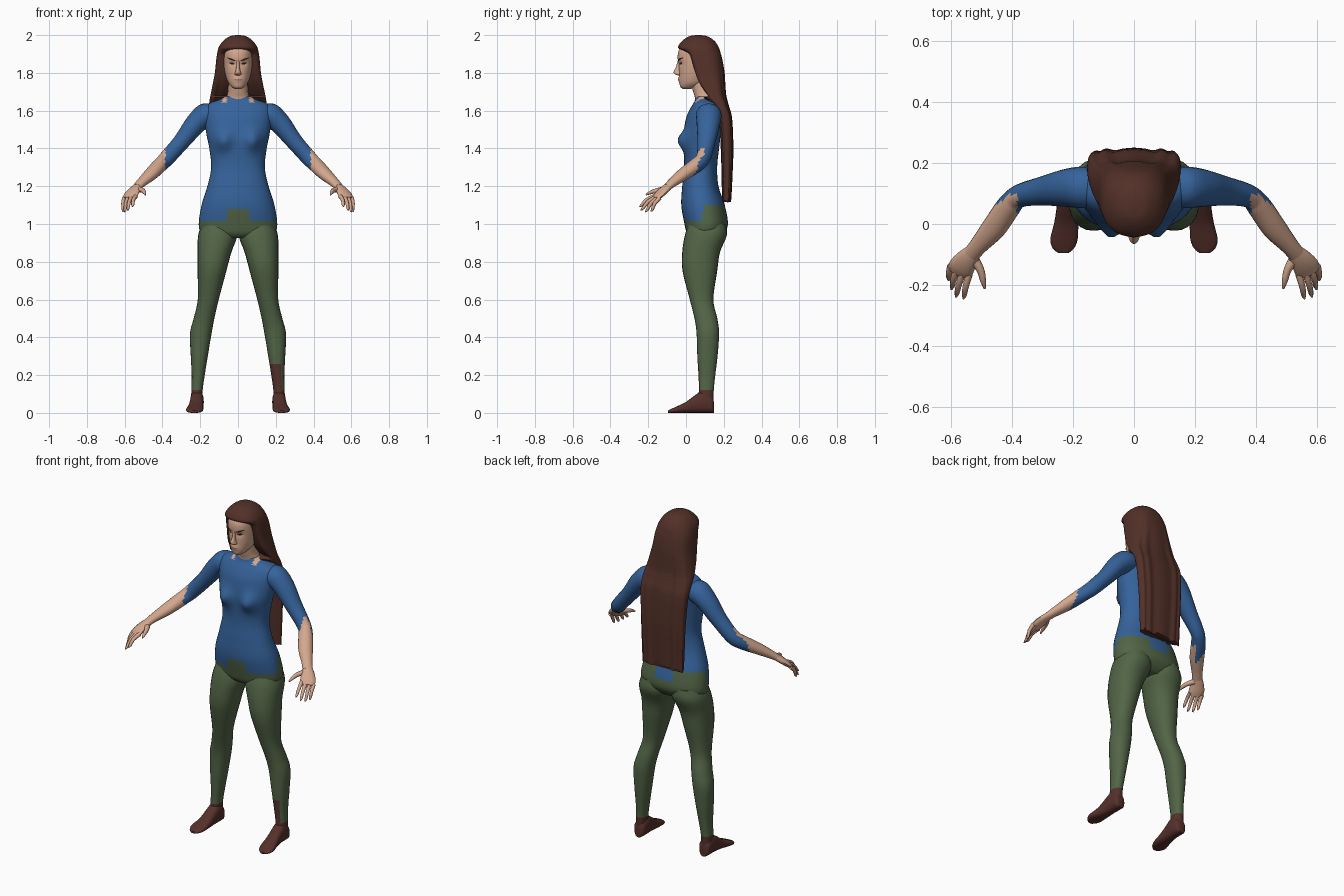
import bpy, bmesh, math, random
from mathutils import Vector as V

random.seed(4)


def material(name, rgb):
    m = bpy.data.materials.new(name)
    m.diffuse_color = (*rgb, 1)
    return m


SKIN = material("skin", (0.66, 0.39, 0.27))
BLUE = material("shirt_blue", (0.036, 0.125, 0.33))
GREEN = material("trouser_green", (0.085, 0.13, 0.062))
SHOE = material("shoe_brown", (0.092, 0.03, 0.024))
HAIR = material("hair_brown", (0.085, 0.03, 0.021))
DARK = material("eye_dark", (0.02, 0.012, 0.01))
LIP = material("lip", (0.42, 0.2, 0.15))


def finish(name, bm, mats, rule=None):
    bmesh.ops.recalc_face_normals(bm, faces=bm.faces)
    for f in bm.faces:
        f.smooth = True
        if rule:
            f.material_index = rule(f.calc_center_median(), f.normal)
    me = bpy.data.meshes.new(name)
    bm.to_mesh(me)
    bm.free()
    me.set_sharp_from_angle(angle=math.radians(55))
    for m in mats:
        me.materials.append(m)
    ob = bpy.data.objects.new(name, me)
    bpy.context.collection.objects.link(ob)
    return ob


def catmull(a, b, c, d, t):
    return 0.5 * (2 * b + (c - a) * t + (2 * a - 5 * b + 4 * c - d) * t * t
                  + (3 * b - a - 3 * c + d) * t ** 3)


def loft(name, secs, mats, rule=None, seg=24, sub=4, warp=None):
    """Skin superelliptic sections (centre, half axis, half axis, exponent)."""
    fine = []
    for i in range(len(secs) - 1):
        q = [secs[max(0, min(len(secs) - 1, i + k))] for k in (-1, 0, 1, 2)]
        for j in range(sub):
            fine.append([catmull(*(s[n] for s in q), j / sub) for n in range(4)])
    fine.append(secs[-1])
    bm = bmesh.new()
    rings = []
    for c, u, v, e in fine:
        ring = []
        for k in range(seg):
            a = 2 * math.pi * k / seg
            ca, sa = math.cos(a), math.sin(a)
            p = (c + u * math.copysign(abs(ca) ** (2 / e), ca)
                 + v * math.copysign(abs(sa) ** (2 / e), sa))
            ring.append(bm.verts.new(warp(p, a) if warp else p))
        rings.append(ring)
    for r, q in zip(rings, rings[1:]):
        for k in range(seg):
            n = (k + 1) % seg
            bm.faces.new((r[k], r[n], q[n], q[k]))
    bm.faces.new(rings[0])
    bm.faces.new(rings[-1])
    return finish(name, bm, mats, rule)


def level(z, x0, x1, y0, y1, e=2.2):
    """Horizontal section from its extents."""
    return (V(((x0 + x1) / 2, (y0 + y1) / 2, z)),
            V(((x1 - x0) / 2, 0, 0)), V((0, (y1 - y0) / 2, 0)), e)


def wide(z, w, y0, y1, e=2.2):
    return level(z, -w, w, y0, y1, e)


def tube(name, pts, mats, rule=None, s=1, seg=12, sub=4):
    """Round limb through (x, y, z, horizontal radius, other radius)."""
    P = [V((s * p[0], p[1], p[2])) for p in pts]
    secs = []
    for i, p in enumerate(pts):
        d = (P[min(i + 1, len(P) - 1)] - P[max(i - 1, 0)]).normalized()
        u = d.cross(V((0, 0, 1))).normalized()
        secs.append((P[i], u * p[3], u.cross(d) * p[4], 2.0))
    return loft(name, secs, mats, rule, seg, sub)


# Torso: shirt above a ragged waistline, trousers below
def waist(c, n):
    mid = abs(c.x) < 0.06
    if c.y > 0.09:
        line = 1.04 if mid else 1.1
    else:
        line = 1.07 if mid else 1.025
    if c.z > 1.645 and 0.06 < abs(c.x) < 0.085 and c.y < 0.12:
        return 2
    return 0 if c.z > line else 1


def bust(p, a):
    if p.y < 0.08:
        p.y -= 0.042 * math.exp(-((abs(p.x) - 0.08) / 0.042) ** 2
                                - ((p.z - 1.44) / 0.05) ** 2)
    return p


loft("torso", [
    wide(0.925, 0.16, 0.03, 0.17), wide(0.95, 0.195, 0.005, 0.2),
    wide(1.0, 0.208, -0.008, 0.222), wide(1.1, 0.193, -0.025, 0.205),
    wide(1.2, 0.162, -0.02, 0.172), wide(1.3, 0.142, -0.01, 0.165),
    wide(1.4, 0.152, -0.012, 0.175), wide(1.48, 0.168, -0.012, 0.185),
    wide(1.56, 0.178, 0.0, 0.2), wide(1.61, 0.178, 0.022, 0.2),
    wide(1.64, 0.15, 0.04, 0.19), wide(1.658, 0.1, 0.048, 0.175),
    wide(1.675, 0.065, 0.05, 0.165)],
    [BLUE, GREEN, SKIN], waist, seg=48, sub=5, warp=bust)

# Legs, feet, arms and hands, once per side
for s, side in ((1, "left"), (-1, "right")):
    def ankle(c, n, s=s):
        streak = s > 0 and c.z < 0.25 and n.y < -0.25 and n.x < 0.45
        return 1 if c.z < 0.12 or streak else 0

    leg = [(1.0, 0.02, 0.19, 0.015, 0.21), (0.94, 0.004, 0.211, -0.006, 0.216),
           (0.85, 0.035, 0.214, -0.02, 0.18), (0.75, 0.062, 0.214, -0.018, 0.165),
           (0.6, 0.102, 0.213, 0.02, 0.145), (0.5, 0.125, 0.235, 0.045, 0.166),
           (0.42, 0.14, 0.254, 0.056, 0.175), (0.3, 0.16, 0.25, 0.06, 0.167),
           (0.2, 0.176, 0.245, 0.066, 0.155), (0.12, 0.187, 0.247, 0.068, 0.147),
           (0.03, 0.188, 0.25, 0.06, 0.145)]
    loft(side + "_leg", [level(z, s * a, s * b, f, k) for z, a, b, f, k in leg],
         [GREEN, SHOE], ankle, sub=5)

    # foot sections from heel to toe: y, centre x, half width, height
    foot = [(0.147, 0.217, 0.02, 0.06), (0.135, 0.217, 0.033, 0.09),
            (0.09, 0.217, 0.036, 0.115), (0.05, 0.219, 0.036, 0.095),
            (0.0, 0.223, 0.04, 0.058), (-0.05, 0.23, 0.045, 0.034),
            (-0.08, 0.232, 0.035, 0.02), (-0.096, 0.232, 0.016, 0.012)]
    loft(side + "_foot", [(V((s * x, y, h / 2)), V((w, 0, 0)), V((0, 0, h / 2)), 2.6)
                          for y, x, w, h in foot], [SHOE], seg=16, sub=3)

    def sleeve(c, n):
        x = abs(c.x)
        return 0 if x < 0.385 or (x < 0.455 and n.y > 0.2 and n.z < 0.75) else 1

    tube(side + "_arm", [
        (0.11, 0.12, 1.585, 0.06, 0.05), (0.17, 0.12, 1.575, 0.068, 0.065),
        (0.225, 0.118, 1.53, 0.062, 0.056), (0.3, 0.108, 1.435, 0.048, 0.045),
        (0.375, 0.092, 1.35, 0.038, 0.042), (0.41, 0.06, 1.315, 0.04, 0.039),
        (0.46, -0.012, 1.265, 0.04, 0.033), (0.51, -0.07, 1.22, 0.03, 0.024),
        (0.535, -0.1, 1.195, 0.028, 0.019)],
        [BLUE, SKIN], sleeve, s, seg=20, sub=6)
    tube(side + "_palm", [
        (0.525, -0.088, 1.205, 0.026, 0.018), (0.55, -0.118, 1.178, 0.037, 0.019),
        (0.568, -0.145, 1.152, 0.043, 0.017), (0.577, -0.162, 1.135, 0.037, 0.012)],
        [SKIN], None, s)
    tips = [(0.56, -0.246, 1.092), (0.585, -0.24, 1.073),
            (0.6, -0.215, 1.064), (0.609, -0.185, 1.066)]
    for i, t in enumerate(tips):
        b = V((0.542, -0.166, 1.147)).lerp(V((0.602, -0.138, 1.138)), i / 3)
        m = b.lerp(V(t), 0.5) + V((0.003, -0.004, 0.008))
        tube(f"{side}_finger_{i + 1}", [
            (*b, 0.012, 0.012), (*m, 0.01, 0.01),
            (*b.lerp(V(t), 0.85), 0.008, 0.008), (*t, 0.003, 0.003)],
            [SKIN], None, s, seg=8, sub=2)
    tube(side + "_thumb", [
        (0.53, -0.11, 1.185, 0.018, 0.016), (0.505, -0.15, 1.178, 0.013, 0.013),
        (0.496, -0.185, 1.168, 0.01, 0.01), (0.49, -0.212, 1.155, 0.004, 0.004)],
        [SKIN], None, s, seg=8, sub=3)

# Neck and head
loft("neck", [wide(1.62, 0.075, 0.05, 0.17), wide(1.665, 0.064, 0.048, 0.16),
              wide(1.7, 0.054, 0.038, 0.15), wide(1.78, 0.05, 0.015, 0.14)], [SKIN])


def brow_ridge(p, a):
    # eye hollows and a slight lip swelling on the front of the face
    if p.y < 0.03:
        p.y += 0.008 * math.exp(-((abs(p.x) - 0.032) / 0.016) ** 2
                                - ((p.z - 1.85) / 0.014) ** 2)
        p.y -= 0.006 * math.exp(-(p.x / 0.02) ** 2 - ((p.z - 1.765) / 0.014) ** 2)
    return p


head = loft("head", [
    wide(1.716, 0.018, -0.018, 0.03), wide(1.726, 0.034, -0.03, 0.06),
    wide(1.75, 0.053, -0.035, 0.11), wide(1.79, 0.067, -0.036, 0.14),
    wide(1.84, 0.075, -0.038, 0.16), wide(1.88, 0.076, -0.044, 0.165),
    wide(1.92, 0.074, -0.038, 0.16), wide(1.96, 0.055, -0.01, 0.13)],
    [SKIN], seg=48, sub=6, warp=brow_ridge)
loft("nose", [wide(1.786, 0.008, -0.042, -0.02), wide(1.793, 0.018, -0.058, -0.02),
              wide(1.805, 0.014, -0.066, -0.02, 2), wide(1.83, 0.009, -0.054, -0.02, 2),
              wide(1.868, 0.008, -0.043, -0.02, 2)], [SKIN], seg=16)


# Painted face details: thin plates pressed onto the head
def plate(name, x0, z0, x1, z1, half, mat):
    bm = bmesh.new()
    n, rows = 8, []
    for i in range(n + 1):
        t = i / n
        h = half * (0.25 + 0.75 * math.sin(math.pi * t))
        rows.append([bm.verts.new((x0 + (x1 - x0) * t, -0.2,
                                   z0 + (z1 - z0) * t + k * h)) for k in (-1, 0, 1)])
    for a, b in zip(rows, rows[1:]):
        for k in (0, 1):
            bm.faces.new((a[k], b[k], b[k + 1], a[k + 1]))
    ob = finish(name, bm, [mat])
    w = ob.modifiers.new("press", 'SHRINKWRAP')
    w.target, w.wrap_method, w.project_limit = head, 'PROJECT', 0
    w.use_project_x = w.use_project_z = False
    w.use_project_y = True
    w.use_negative_direction = w.use_positive_direction = True
    w.cull_face = 'BACK'
    w.offset = 0.002


for s, side in ((1, "left"), (-1, "right")):
    plate(side + "_brow", s * 0.014, 1.864, s * 0.058, 1.88, 0.0045, DARK)
    plate(side + "_eye", s * 0.019, 1.848, s * 0.046, 1.852, 0.006, DARK)
plate("mouth", -0.024, 1.764, 0.024, 1.764, 0.005, LIP)


# Hair: cap hollowed around the face, running into a long back curtain
def strands(p, a):
    front = max(0.0, -math.sin(a))
    if 1.67 < p.z < 1.93:
        p.y += 0.055 * front ** 2 * min(1, (1.93 - p.z) / 0.03)
    if p.z < 1.9:
        k = min(1, (1.9 - p.z) / 0.25)
        p.y += k * 0.004 * math.sin(13 * a) * abs(math.sin(a))
        p.x *= 1 + k * 0.012 * math.sin(9 * a + p.z * 6)
    if p.z < 1.14:
        p.z += random.uniform(-0.012, 0.008)
    return p


loft("hair", [
    wide(2.0, 0.012, 0.05, 0.08), wide(1.993, 0.045, 0.015, 0.115),
    wide(1.97, 0.078, -0.02, 0.15), wide(1.94, 0.1, -0.041, 0.171, 2.3),
    wide(1.91, 0.109, -0.036, 0.182, 2.5), wide(1.87, 0.115, -0.022, 0.192, 2.7),
    wide(1.8, 0.122, 0.0, 0.203, 2.8), wide(1.74, 0.133, 0.03, 0.206, 3),
    wide(1.68, 0.145, 0.08, 0.21, 3), wide(1.63, 0.152, 0.135, 0.222, 3.2),
    wide(1.56, 0.152, 0.175, 0.24, 3.4), wide(1.4, 0.143, 0.188, 0.247, 3.4),
    wide(1.25, 0.138, 0.192, 0.242, 3.4), wide(1.125, 0.134, 0.195, 0.236, 3.4)],
    [HAIR], seg=64, sub=5, warp=strands)
